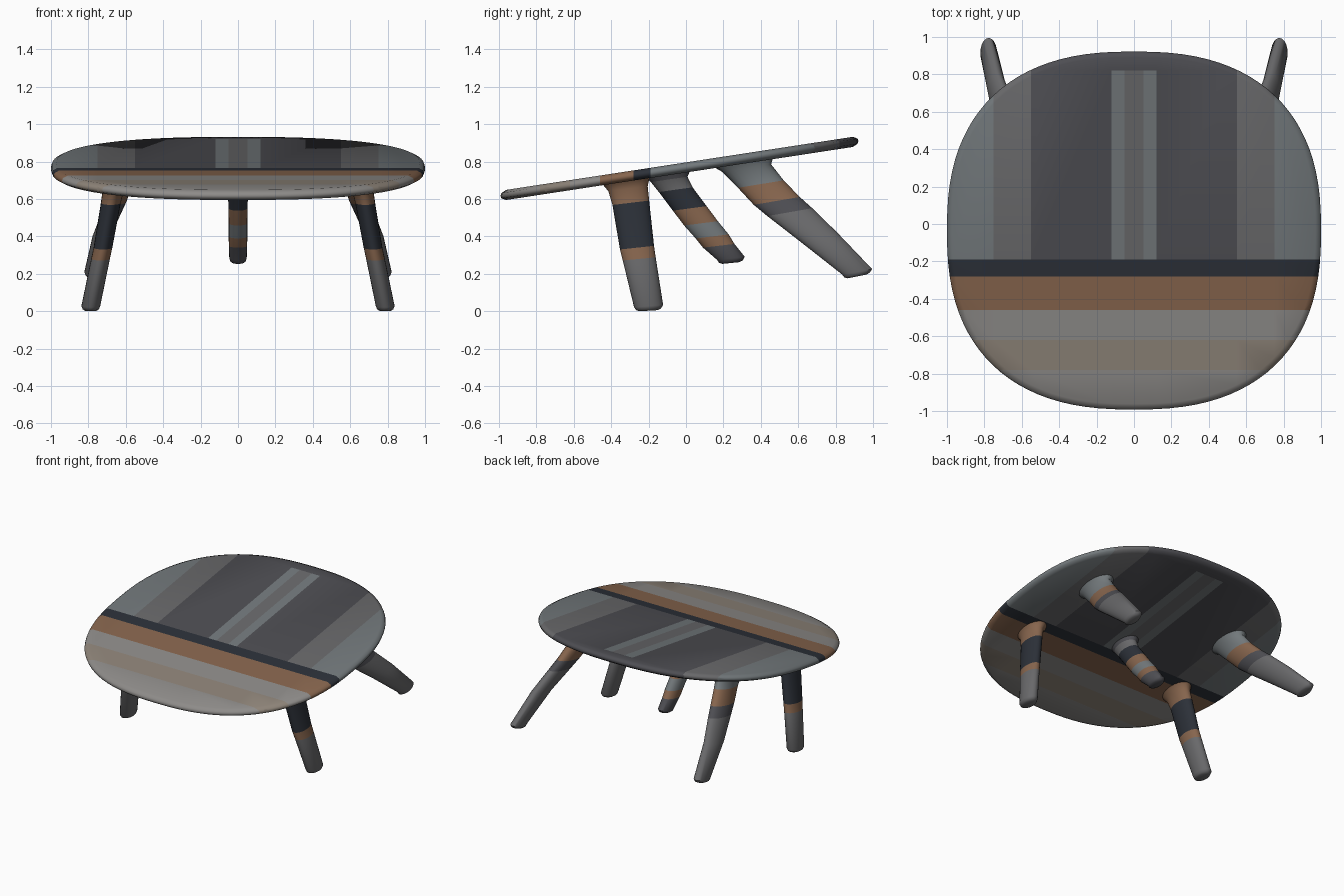
import bpy, bmesh, math

if "Cube" in bpy.data.objects:
    bpy.data.objects.remove(bpy.data.objects["Cube"])

SLOPE = 0.153          # tilt of the table top, rising to the back
MID = 0.769            # mid-height of the top at y = 0


def material(name, rgb):
    m = bpy.data.materials.new(name)
    m.diffuse_color = (*rgb, 1)
    m.use_nodes = True
    m.node_tree.nodes["Principled BSDF"].inputs["Base Color"].default_value = m.diffuse_color
    return m


MATS = [material(n, c) for n, c in [
    ("pale_grey", (0.27, 0.26, 0.25)), ("tan", (0.27, 0.23, 0.19)),
    ("brown", (0.24, 0.13, 0.075)), ("near_black", (0.025, 0.03, 0.04)),
    ("dark_grey", (0.075, 0.075, 0.085)), ("mid_grey", (0.14, 0.14, 0.145)),
    ("blue_grey", (0.17, 0.19, 0.2))]]
PALE, TAN, BROWN, BLACK, DARK, GREY, BLUE = range(7)


def finish(name, bm):
    bmesh.ops.recalc_face_normals(bm, faces=bm.faces[:])
    me = bpy.data.meshes.new(name)
    bm.to_mesh(me)
    bm.free()
    for m in MATS:
        me.materials.append(m)
    ob = bpy.data.objects.new(name, me)
    bpy.context.collection.objects.link(ob)
    bpy.ops.object.select_all(action='DESELECT')
    ob.select_set(True)
    bpy.context.view_layer.objects.active = ob
    bpy.ops.object.shade_smooth_by_angle(angle=math.radians(50))
    return ob


def top_colour(x, y):
    x = abs(x)
    for limit, idx in ((-0.78, PALE), (-0.62, TAN), (-0.46, PALE),
                       (-0.28, BROWN), (-0.19, BLACK)):
        if y < limit:
            return idx
    if y > 0.82:
        return DARK
    for limit, idx in ((0.05, GREY), (0.12, BLUE), (0.55, DARK), (0.75, GREY)):
        if x < limit:
            return idx
    return BLUE


# Table top: a superellipse slab with a rounded rim, sheared to its tilt
bm = bmesh.new()
N, P = 96, 2 / 2.45
rows = []
for inset, h in ((0.03, -0.027), (0.005, -0.014), (0, 0), (0.005, 0.014), (0.03, 0.027)):
    ring = []
    for i in range(N):
        a = 2 * math.pi * i / N
        c, s = math.cos(a), math.sin(a)
        x = (1.0 - inset) * math.copysign(abs(c) ** P, c)
        y = -0.035 + (0.957 - inset) * math.copysign(abs(s) ** P, s)
        ring.append(bm.verts.new((x, y, h)))
    rows.append(ring)
for lo, hi in zip(rows, rows[1:]):
    for i in range(N):
        j = (i + 1) % N
        bm.faces.new((lo[i], lo[j], hi[j], hi[i]))
bm.faces.new(rows[0])
bm.faces.new(rows[-1])
cuts = [((0, y, 0), (0, 1, 0)) for y in (-0.78, -0.62, -0.46, -0.28, -0.19, 0.82)]
cuts += [((s * x, 0, 0), (1, 0, 0)) for x in (0.05, 0.12, 0.55, 0.75) for s in (-1, 1)]
for co, no in cuts:
    bmesh.ops.bisect_plane(bm, geom=bm.verts[:] + bm.edges[:] + bm.faces[:],
                           plane_co=co, plane_no=no)
for f in bm.faces:
    c = f.calc_center_median()
    f.material_index = top_colour(c.x, c.y)
for v in bm.verts:
    v.co.z += MID + SLOPE * v.co.y
finish("table_top", bm)


def leg(name, sections, foot_tilt, mirror):
    """Loft elliptical rings (x, y, z, rx, ry, colour), listed foot to top."""
    x, y, z, rx, ry, col = sections[0]
    rounded = [(x, y, z + d, rx * k, ry * k, col)
               for d, k in ((0, 0.6), (0.008, 0.84), (0.025, 0.97))]
    path = rounded + sections[1:]
    bm = bmesh.new()
    n, rings = 24, []
    for k, (x, y, z, rx, ry, col) in enumerate(path):
        t = foot_tilt + (SLOPE - foot_tilt) * k / (len(path) - 1)
        rings.append([bm.verts.new((x + rx * math.cos(a), y + ry * math.sin(a),
                                    z + t * ry * math.sin(a)))
                      for a in (2 * math.pi * i / n for i in range(n))])
    for k in range(len(rings) - 1):
        for i in range(n):
            j = (i + 1) % n
            f = bm.faces.new((rings[k][i], rings[k][j], rings[k + 1][j], rings[k + 1][i]))
            f.material_index = path[k][5]
    bm.faces.new(rings[0]).material_index = path[0][5]
    bm.faces.new(rings[-1])
    ob = finish(name, bm)
    if mirror:
        ob.modifiers.new("Mirror", 'MIRROR').use_mirror_merge = False
        # mirror across the model's centre line (object origin)
    return ob


# Front legs, steep and splayed outward
leg("front_legs", [
    (0.787, -0.20, 0.003, 0.052, 0.08, GREY),
    (0.735, -0.25, 0.28, 0.050, 0.088, BROWN),
    (0.722, -0.262, 0.34, 0.050, 0.091, BLACK),
    (0.680, -0.295, 0.58, 0.053, 0.098, BROWN),
    (0.665, -0.31, 0.655, 0.058, 0.105, BROWN),
    (0.655, -0.32, 0.695, 0.080, 0.125, BROWN),
    (0.652, -0.325, 0.718, 0.11, 0.15, BROWN)], 0.06, True)

# Back legs, strongly raked backward
leg("back_legs", [
    (0.777, 0.915, 0.186, 0.046, 0.082, GREY),
    (0.730, 0.705, 0.40, 0.048, 0.105, GREY),
    (0.675, 0.555, 0.53, 0.052, 0.12, DARK),
    (0.650, 0.485, 0.59, 0.055, 0.123, BROWN),
    (0.620, 0.40, 0.68, 0.058, 0.122, BLUE),
    (0.605, 0.325, 0.765, 0.070, 0.13, BLUE),
    (0.600, 0.30, 0.808, 0.10, 0.17, BLUE)], 0.2, True)

# Short centre leg
leg("centre_leg", [
    (0, 0.24, 0.258, 0.048, 0.076, DARK),
    (0, 0.175, 0.35, 0.049, 0.084, BROWN),
    (0, 0.14, 0.40, 0.050, 0.088, BLUE),
    (0, 0.08, 0.47, 0.050, 0.09, BROWN),
    (0, 0.02, 0.55, 0.051, 0.09, BLACK),
    (0, -0.055, 0.65, 0.054, 0.09, GREY),
    (0, -0.09, 0.705, 0.062, 0.098, DARK),
    (0, -0.10, 0.750, 0.085, 0.13, DARK)], 0.1, False)
